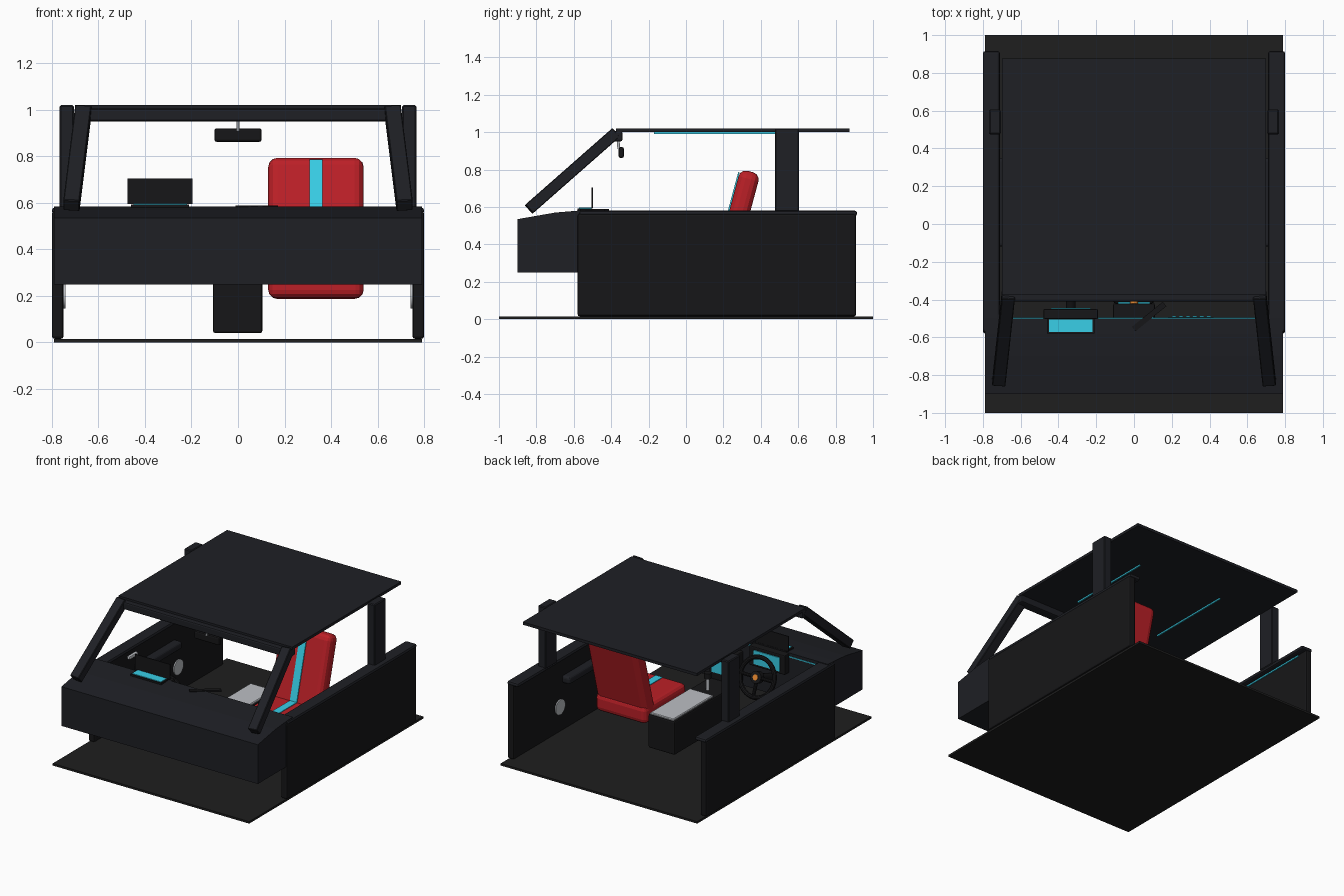
import bpy, bmesh
from math import radians, cos, sin
from mathutils import Vector

if "Cube" in bpy.data.objects:
    bpy.data.objects.remove(bpy.data.objects["Cube"])


def material(name, r, g, b):
    m = bpy.data.materials.new(name)
    m.diffuse_color = (r, g, b, 1)
    m.use_nodes = True
    m.node_tree.nodes["Principled BSDF"].inputs["Base Color"].default_value = m.diffuse_color
    return m


BLACK = material("black_plastic", 0.008, 0.008, 0.009)
DARK = material("dark_trim", 0.013, 0.014, 0.018)
CARPET = material("carpet", 0.013, 0.013, 0.013)
RED = material("red_leather", 0.5, 0.014, 0.02)
CYAN = material("cyan_glow", 0.04, 0.62, 0.8)
SILVER = material("silver", 0.5, 0.52, 0.55)
ORANGE = material("orange", 0.8, 0.25, 0.03)


def finish(ob, mat, bevel=0, seg=2):
    ob.data.materials.append(mat)
    if bevel:
        b = ob.modifiers.new("bevel", 'BEVEL')
        b.width, b.segments = bevel, seg
    return ob


def box(name, x, y, z, mat, bevel=0, seg=2):
    """Box from (min, max) ranges."""
    bpy.ops.mesh.primitive_cube_add(size=1)
    ob = bpy.context.object
    ob.name = name
    for v in ob.data.vertices:
        v.co = [r[0] if c < 0 else r[1] for c, r in zip(v.co, (x, y, z))]
    return finish(ob, mat, bevel, seg)


def placed(name, loc, size, rot, mat, bevel=0, seg=2):
    """Rotated box with centre and size."""
    ob = box(name, *[(-s / 2, s / 2) for s in size], mat, bevel, seg)
    ob.location, ob.rotation_euler = loc, rot
    return ob


def rod(name, a, b, radius, mat, sides=24):
    a, b = Vector(a), Vector(b)
    bpy.ops.mesh.primitive_cylinder_add(vertices=sides, radius=radius, depth=(b - a).length,
                                        location=(a + b) / 2)
    ob = bpy.context.object
    ob.name = name
    ob.rotation_euler = (b - a).to_track_quat('Z', 'Y').to_euler()
    bpy.ops.object.shade_smooth_by_angle()
    return finish(ob, mat)


def extrude_x(name, profile, x0, x1, mat):
    """Extrude a (y, z) profile along x."""
    bm = bmesh.new()
    f = bm.faces.new([bm.verts.new((x0, y, z)) for y, z in profile])
    r = bmesh.ops.extrude_face_region(bm, geom=[f])
    bmesh.ops.translate(bm, vec=(x1 - x0, 0, 0),
                        verts=[v for v in r["geom"] if isinstance(v, bmesh.types.BMVert)])
    bmesh.ops.recalc_face_normals(bm, faces=bm.faces)
    me = bpy.data.meshes.new(name)
    bm.to_mesh(me)
    bm.free()
    ob = bpy.data.objects.new(name, me)
    bpy.context.collection.objects.link(ob)
    return finish(ob, mat)


# floor, roof and header rail
box("floor", (-.79, .79), (-1, 1), (0, .015), CARPET)
box("roof", (-.70, .70), (-.375, .875), (1.0, 1.02), DARK)
box("windscreen_header", (-.70, .70), (-.41, -.34), (.95, 1.005), DARK, .01)

# dashboard body and rear trim
extrude_x("dashboard", [(-.9, .25), (-.9, .535), (-.7, .57), (-.58, .58), (-.5, .585), (-.5, .25)],
          -.79, .79, DARK)
box("dash_light_strip", (-.74, .74), (-.502, -.496), (.555, .563), CYAN)
box("passenger_vent", (.18, .42), (-.502, -.492), (.45, .52), BLACK)
for i in range(6):
    box("vent_slat", (.2 + i * .037, .222 + i * .037), (-.494, -.488), (.46, .51), CYAN)

# mirrored side parts
for s, side in ((-1, "left"), (1, "right")):
    def sx(a, b):
        return tuple(sorted((s * a, s * b)))
    box(side + "_door_panel", sx(.75, .80), (-.58, .91), (.015, .565), BLACK, .012)
    box(side + "_door_cap", sx(.71, .80), (-.57, .915), (.552, .58), DARK, .012)
    box(side + "_door_light", sx(.742, .752), (-.5, .83), (.538, .548), CYAN)
    box(side + "_armrest", sx(.69, .76), (-.12, .35), (.36, .415), DARK, .018, 3)
    box(side + "_door_handle", sx(.73, .755), (-.2, -.1), (.475, .5), SILVER, .008)
    rod(side + "_speaker", (s * .755, .38, .2), (s * .742, .38, .2), .055, SILVER, 32)
    box(side + "_rear_pillar", sx(.705, .767), (.475, .605), (.57, 1.02), DARK, .006, 1)
    # raked windscreen pillar
    a, b = Vector((s * .716, -.84, .588)), Vector((s * .665, -.375, .997))
    d = (b - a).normalized()
    p = placed(side + "_windscreen_pillar", (a + b) / 2, (.07, .062, (b - a).length),
               (0, 0, 0), DARK, .004, 1)
    xa = Vector((1, 0, 0))
    xa = (xa - d * xa.dot(d)).normalized()
    ya = d.cross(xa)
    from mathutils import Matrix
    p.rotation_euler = Matrix((xa, ya, d)).transposed().to_euler()
    box(side + "_roof_light", sx(.345, .355), (-.17, .48), (.99, 1.001), CYAN)

# rear-view mirror
box("mirror", (-.102, .102), (-.36, -.332), (.862, .92), BLACK, .01)
rod("mirror_stem", (0, -.36, .91), (0, -.362, .96), .007, SILVER, 12)

# passenger seat
box("seat_cushion", (.13, .54), (-.2, .28), (.19, .32), RED, .035, 3)
lean = radians(-15)
c, u, n = Vector((.335, .264, .49)), Vector((0, sin(-lean), cos(lean))), Vector((0, -cos(lean), sin(-lean)))
placed("seat_back", c, (.41, .11, .62), (lean, 0, 0), RED, .04, 3)
placed("seat_back_stripe", c + n * .058 + u * .01, (.055, .008, .56), (lean, 0, 0), CYAN)
box("seat_cushion_stripe", (.3075, .3625), (-.17, .2), (.318, .325), CYAN)

# centre console and stack
box("console", (-.108, .105), (-.42, .285), (.04, .285), BLACK, .01)
box("console_top", (-.095, .095), (-.18, .28), (.28, .297), SILVER, .005, 1)
box("centre_stack", (-.11, .11), (-.505, -.42), (.25, .5), BLACK, .008)
box("centre_screen", (-.085, .085), (-.422, -.414), (.33, .42), CYAN)
rod("hazard_button", (0, -.425, .45), (0, -.405, .45), .02, ORANGE)
rod("gear_lever", (0, -.25, .28), (0, -.25, .38), .012, SILVER, 16)
rod("gear_knob", (0, -.25, .37), (0, -.25, .41), .024, BLACK)

# instrument hood, projector and cluster
box("display_base", (-.46, -.21), (-.58, -.5), (.575, .593), BLACK)
box("display_glow", (-.45, -.22), (-.572, -.505), (.592, .597), CYAN)
box("display_glass", (-.475, -.195), (-.504, -.498), (.595, .704), BLACK)
box("cluster_housing", (-.48, -.19), (-.51, -.45), (.44, .583), BLACK, .008)
box("cluster_screen", (-.44, -.23), (-.452, -.444), (.46, .56), CYAN)

# small device lying on the dash
placed("dash_device", (.08, -.49, .583), (.21, .03, .012), (0, 0, radians(39)), BLACK)

# steering wheel with column, spokes and hub
w = Vector((-.335, -.34, .43))
tilt = radians(-70)
axis = Vector((0, sin(radians(70)), cos(radians(70))))
up = Vector((0, -cos(radians(70)), sin(radians(70))))
bpy.ops.mesh.primitive_torus_add(major_radius=.135, minor_radius=.016, major_segments=40,
                                 minor_segments=10, location=w, rotation=(tilt, 0, 0))
rim = bpy.context.object
rim.name = "steering_wheel_rim"
bpy.ops.object.shade_smooth_by_angle()
finish(rim, BLACK)
for k in (0, 180, 270):
    t = radians(k)
    rod("wheel_spoke", w, w + Vector((cos(t), 0, 0)) * .135 + up * .135 * sin(t), .012, BLACK, 10)
rod("wheel_hub", w - axis * .02, w + axis * .02, .042, BLACK)
rod("wheel_badge", w + axis * .015, w + axis * .025, .02, ORANGE)
rod("steering_column", w - axis * .2, w, .026, BLACK)
